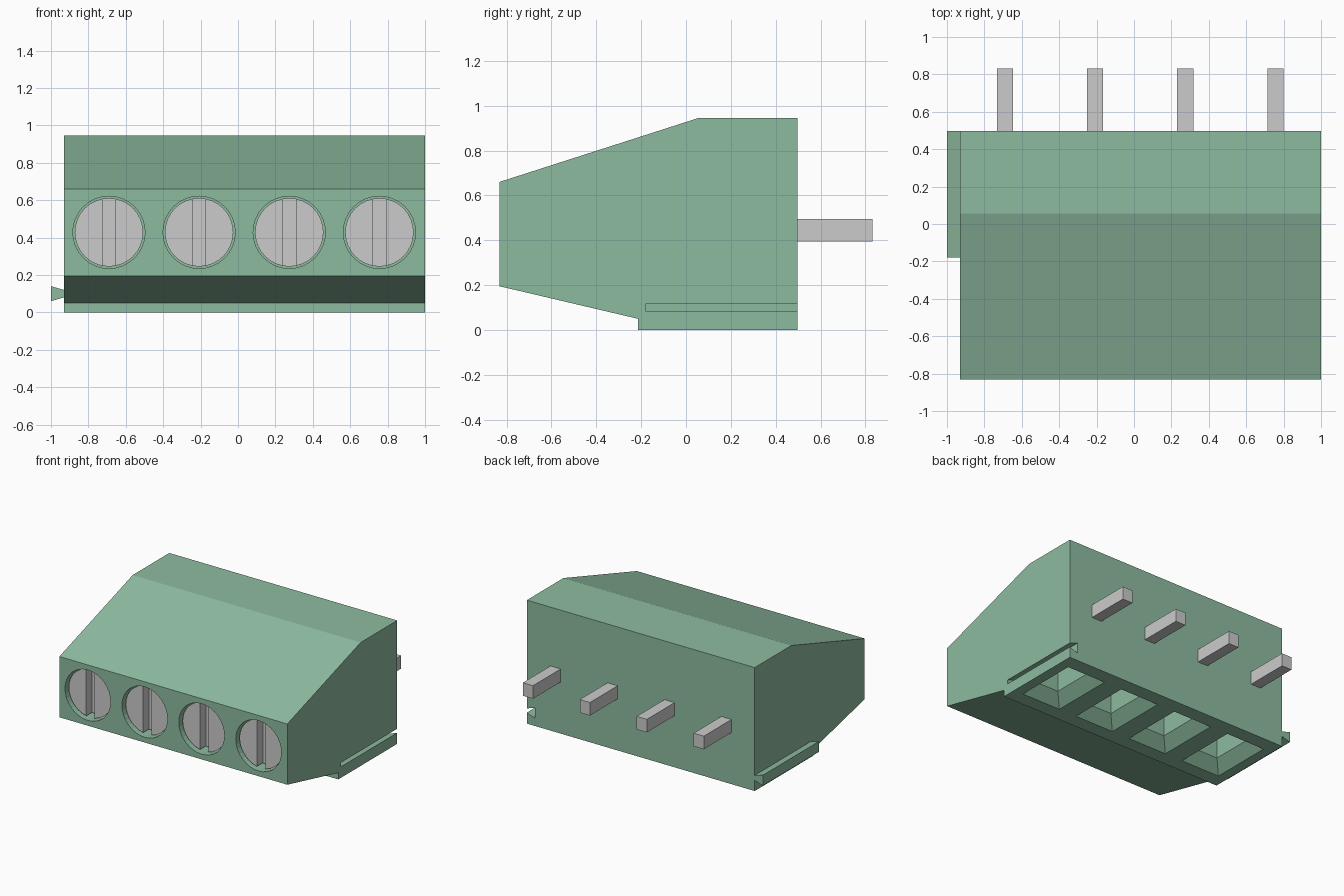
import bpy, bmesh, math
from mathutils import Vector

if "Cube" in bpy.data.objects:
    bpy.data.objects.remove(bpy.data.objects["Cube"])

GREEN = bpy.data.materials.new("green_plastic")
GREEN.diffuse_color = (0.27, 0.50, 0.35, 1)
GREEN.use_nodes = True
GREEN.node_tree.nodes["Principled BSDF"].inputs["Base Color"].default_value = GREEN.diffuse_color
CENTRES = [-0.69 + 0.482 * i for i in range(4)]
Y0, Y1, SCREW_Z = -0.832, 0.497, 0.428


def loft(name, rings, mat=None):
    """Closed solid skinned through rings with equal point counts."""
    bm = bmesh.new()
    loops = [[bm.verts.new(p) for p in r] for r in rings]
    n = len(loops[0])
    for a, b in zip(loops, loops[1:]):
        for i in range(n):
            j = (i + 1) % n
            bm.faces.new((a[i], a[j], b[j], b[i]))
    bm.faces.new(loops[0][::-1])
    bm.faces.new(loops[-1])
    bmesh.ops.recalc_face_normals(bm, faces=bm.faces)
    me = bpy.data.meshes.new(name)
    bm.to_mesh(me)
    bm.free()
    ob = bpy.data.objects.new(name, me)
    bpy.context.collection.objects.link(ob)
    if mat:
        me.materials.append(mat)
    return ob


def extrude_x(name, prof, x0, x1, mat=None):
    return loft(name, [[(x, y, z) for y, z in prof] for x in (x0, x1)], mat)


def extrude_y(name, prof, y0, y1, mat=None):
    return loft(name, [[(x, y, z) for x, z in prof] for y in (y0, y1)], mat)


def box(name, x, y, z):
    return extrude_y(name, [(x[0], z[0]), (x[1], z[0]), (x[1], z[1]), (x[0], z[1])], *y)


def disc(cx, r, n=32):
    return [(cx + r * math.cos(2 * math.pi * i / n),
             SCREW_Z + r * math.sin(2 * math.pi * i / n)) for i in range(n)]


def rect(cx, cy, hx, hy, z):
    return [(cx - hx, cy - hy, z), (cx + hx, cy - hy, z),
            (cx + hx, cy + hy, z), (cx - hx, cy + hy, z)]


def cut(ob, cutters):
    for c in cutters:
        c.hide_render = True
        m = ob.modifiers.new("cut", 'BOOLEAN')
        m.operation, m.solver, m.object = 'DIFFERENCE', 'EXACT', c
    bpy.context.view_layer.objects.active = ob
    for m in list(ob.modifiers):
        bpy.ops.object.modifier_apply(modifier=m.name)
    for c in cutters:
        bpy.data.objects.remove(c)


# Housing with sloped front
housing = extrude_x("housing", [(Y1, 0), (Y1, 0.945), (0.055, 0.945), (Y0, 0.66),
                                (Y0, 0.195), (-0.215, 0.05), (-0.215, 0)],
                    -0.93, 1.0, GREEN)

# Dovetail groove on the right side, screw recesses and wire entries
cutters = [extrude_y("groove_cutter", [(1.0175, 0.09), (1.0175, 0.11), (0.93, 0.14), (0.93, 0.06)],
                     -0.18, Y1 + 0.05)]
for cx in CENTRES:
    cutters.append(extrude_y("recess_cutter", disc(cx, 0.193), Y0 - 0.05, -0.70))
    cutters.append(loft("entry_cutter", [rect(cx, 0.14, 0.185, 0.265, -0.02),
                                         rect(cx, 0.14, 0.085, 0.165, 0.08),
                                         rect(cx, 0.14, 0.085, 0.165, 0.35)]))
cut(housing, cutters)

# Dovetail rail on the left side
extrude_y("rail", [(-0.93, 0.08), (-0.93, 0.12), (-1.0, 0.14), (-1.0, 0.06)],
          -0.18, Y1, GREEN)

# Slotted screws and rear pins
for i, cx in enumerate(CENTRES):
    screw = extrude_y(f"screw_{i + 1}", disc(cx, 0.183), -0.80, -0.69)
    cut(screw, [box("slot_cutter", (cx - 0.035, cx + 0.035), (-0.9, -0.73), (0.1, 0.8))])
    box(f"pin_{i + 1}", (cx - 0.043, cx + 0.043), (Y1 - 0.02, 0.832), (0.395, 0.495))
